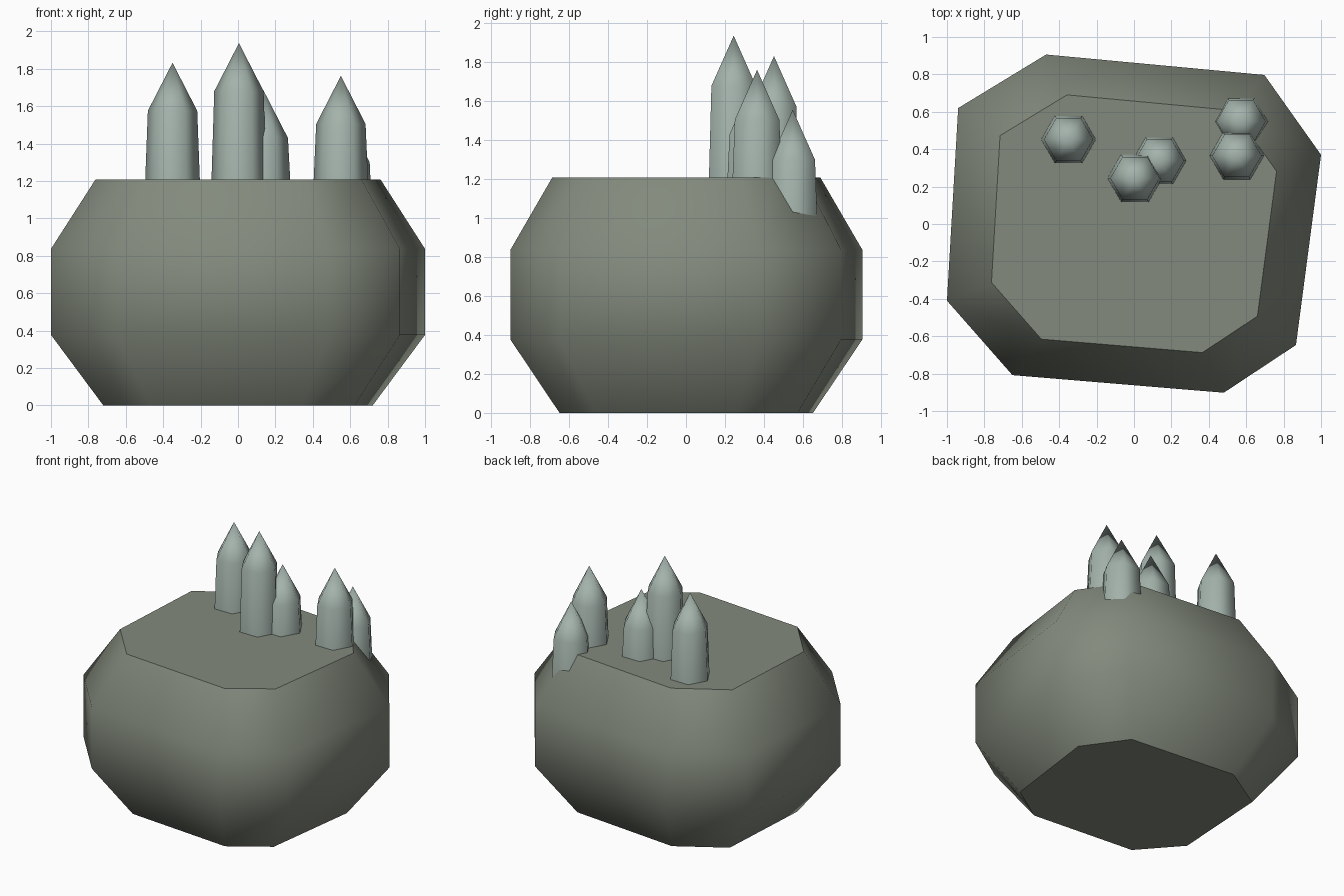
import bpy, bmesh, math

cube = bpy.data.objects.get("Cube")
if cube:
    bpy.data.objects.remove(cube, do_unlink=True)


def make_material(name, rgb):
    mat = bpy.data.materials.new(name)
    mat.use_nodes = True
    mat.diffuse_color = (*rgb, 1)
    mat.node_tree.nodes["Principled BSDF"].inputs["Base Color"].default_value = (*rgb, 1)
    return mat


def finish(bm, name, mat):
    """Smooth the sides, keep the horizontal caps flat."""
    bmesh.ops.recalc_face_normals(bm, faces=bm.faces[:])
    for face in bm.faces:
        face.smooth = abs(face.normal.z) < 0.99
        if not face.smooth:
            for edge in face.edges:
                edge.smooth = False
    mesh = bpy.data.meshes.new(name)
    bm.to_mesh(mesh)
    bm.free()
    mesh.materials.append(mat)
    obj = bpy.data.objects.new(name, mesh)
    bpy.context.collection.objects.link(obj)
    return obj


def loft(bm, outline, levels, centre=(0, 0)):
    """Stack scaled copies of an outline; levels are (scale, height)."""
    rings = [[bm.verts.new((centre[0] + x * s, centre[1] + y * s, z)) for x, y in outline]
             for s, z in levels]
    n = len(outline)
    for low, high in zip(rings, rings[1:]):
        for i in range(n):
            j = (i + 1) % n
            bm.faces.new((low[i], low[j], high[j], high[i]))
    bm.faces.new(rings[0][::-1])
    return rings


stone = make_material("grey green stone", (0.225, 0.252, 0.202))
crystal_mat = make_material("pale crystal", (0.37, 0.45, 0.41))

# Boulder: one irregular octagon, narrowed at top and bottom
outline = [(-0.47, 0.906), (-0.94, 0.62), (-1.0, -0.41), (-0.65, -0.808),
           (0.48, -0.902), (0.866, -0.647), (1.0, 0.37), (0.697, 0.797)]
bm = bmesh.new()
rings = loft(bm, outline, [(0.72, 0), (1, 0.377), (1, 0.837), (0.762, 1.208)])
bm.faces.new(rings[-1])
finish(bm, "boulder", stone)

# Crystals: tapered hexagonal columns with pointed tips
hexagon = [(math.cos(math.radians(a)), math.sin(math.radians(a))) for a in range(0, 360, 60)]
crystals = {
    "tall_crystal": (0.005, 0.245, 1.68, 1.1),
    "left_crystal": (0.55, 0.365, 1.505, 1.1),
    "right_crystal": (-0.35, 0.452, 1.575, 1.1),
    "small_crystal": (0.135, 0.338, 1.43, 1.1),
    "edge_crystal": (0.572, 0.548, 1.30, 0.9),
}
for name, (x, y, shoulder, base) in crystals.items():
    bm = bmesh.new()
    rings = loft(bm, hexagon, [(0.15, base), (0.132, shoulder)], (x, y))
    tip = bm.verts.new((x, y, shoulder + 0.257))
    for i in range(6):
        bm.faces.new((rings[-1][i], rings[-1][(i + 1) % 6], tip))
    finish(bm, name, crystal_mat)
